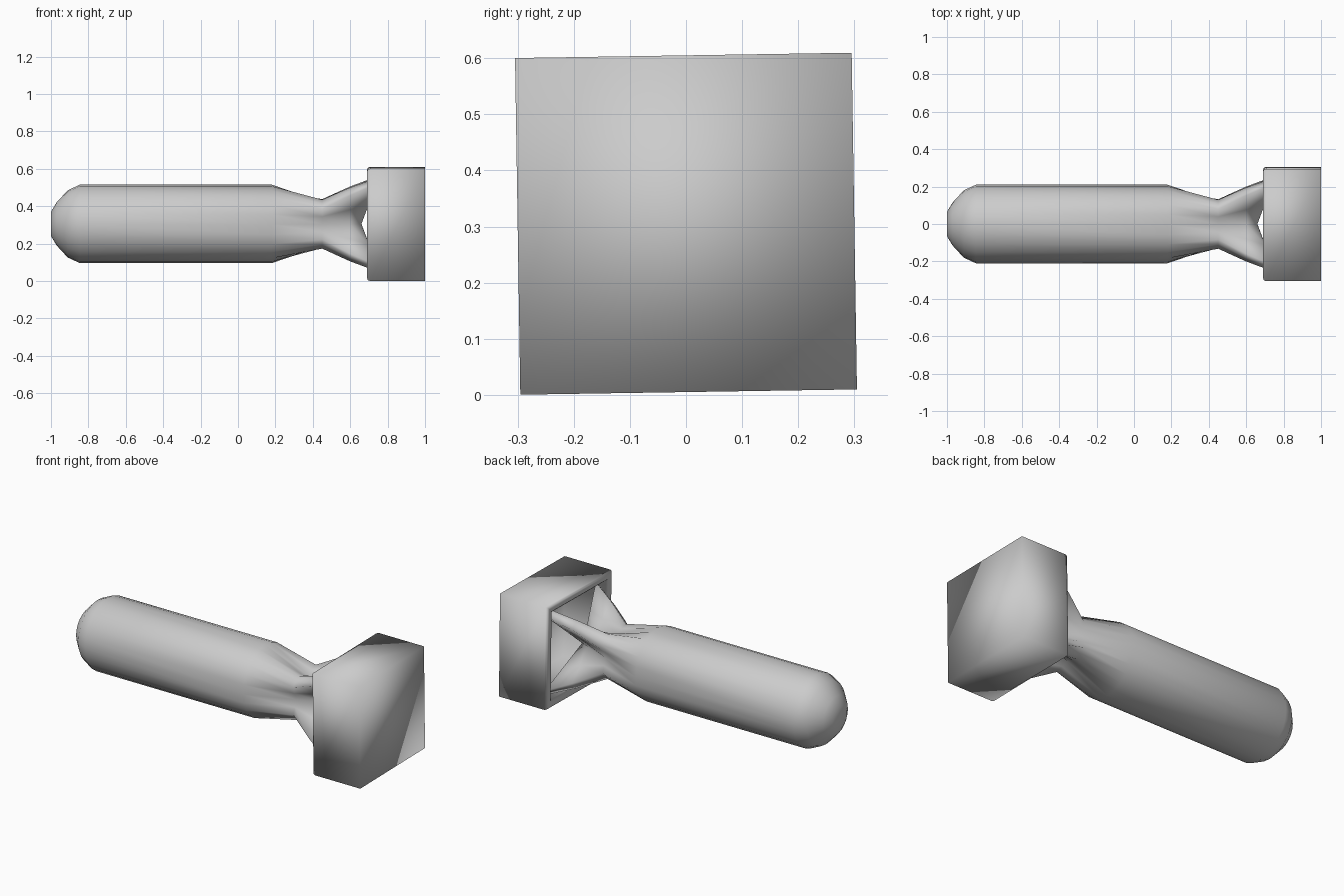
import bpy
import bmesh
from math import cos, sin, pi, radians, sqrt

cube = bpy.data.objects.get("Cube")
if cube:
    bpy.data.objects.remove(cube, do_unlink=True)

grey = bpy.data.materials.new("plain grey")
grey.use_nodes = True
colour = (0.6, 0.6, 0.6, 1)
grey.diffuse_color = colour
grey.node_tree.nodes["Principled BSDF"].inputs["Base Color"].default_value = colour

AXIS_HEIGHT = 0.305
ROLL = radians(0.9)


def loft(name, rings, start, end):
    """Skin a list of rings along x, closing both ends to axis points."""
    bm = bmesh.new()
    skins = [[bm.verts.new(p) for p in ring] for ring in rings]
    n = len(skins[0])
    for a, b in zip(skins, skins[1:]):
        for i in range(n):
            j = (i + 1) % n
            bm.faces.new((a[i], a[j], b[j], b[i]))
    for ring, tip in ((skins[0], start), (skins[-1], end)):
        if tip is None:
            bm.faces.new(ring)
        else:
            centre = bm.verts.new((tip, 0, 0))
            for i in range(n):
                bm.faces.new((ring[i], ring[(i + 1) % n], centre))
    bmesh.ops.recalc_face_normals(bm, faces=bm.faces)
    for f in bm.faces:
        f.smooth = True
    mesh = bpy.data.meshes.new(name)
    bm.to_mesh(mesh)
    bm.free()
    mesh.materials.append(grey)
    obj = bpy.data.objects.new(name, mesh)
    bpy.context.collection.objects.link(obj)
    obj.location.z = AXIS_HEIGHT
    obj.rotation_euler.x = ROLL
    return obj


def circle(x, r, n=24):
    return [(x, r * cos(2 * pi * i / n), r * sin(2 * pi * i / n)) for i in range(n)]


def cross(x, valley, reach, half, tip_x=None):
    """Four diagonal arms; the tips may lie further along x than the valleys."""
    tip_x = x if tip_x is None else tip_x
    s = 1 / sqrt(2)
    a = (tip_x, (reach + half) * s, (reach - half) * s)
    b = (tip_x, a[2], a[1])
    v, w = (x, valley, 0), (x, 0, valley)

    def mid(p, q):
        return tuple((m + n) / 2 for m, n in zip(p, q))

    quarter = [v, mid(v, a), a, mid(a, b), b, mid(b, w)]
    ring = []
    for k in range(4):
        c, d = round(cos(k * pi / 2)), round(sin(k * pi / 2))
        ring += [(px, py * c - pz * d, py * d + pz * c) for px, py, pz in quarter]
    return ring


def square(x, h):
    return [(x, -h, -h), (x, h, -h), (x, h, h), (x, -h, h)]


# Rounded nose, cylinder and tapered tail splitting into four struts
nose = [(-1.0, 0.065), (-0.97, 0.115), (-0.91, 0.18), (-0.845, 0.21), (0.18, 0.21)]
body = [circle(x, r) for x, r in nose]
body += [cross(0.45, 0.105, 0.15, 0.035),
         cross(0.6, 0.045, 0.25, 0.03),
         cross(0.66, 0.02, 0.33, 0.022, tip_x=0.74)]
loft("body_and_tail_struts", body, -1.0, 0.66)

# Hollow box tail, closed at the rear and open towards the nose
box = [(1.0, 0.3), (0.705, 0.3), (0.694, 0.296), (0.69, 0.285),
       (0.69, 0.265), (0.7, 0.255), (0.97, 0.255)]
loft("tail_box", [square(x, h) for x, h in box], None, None)
